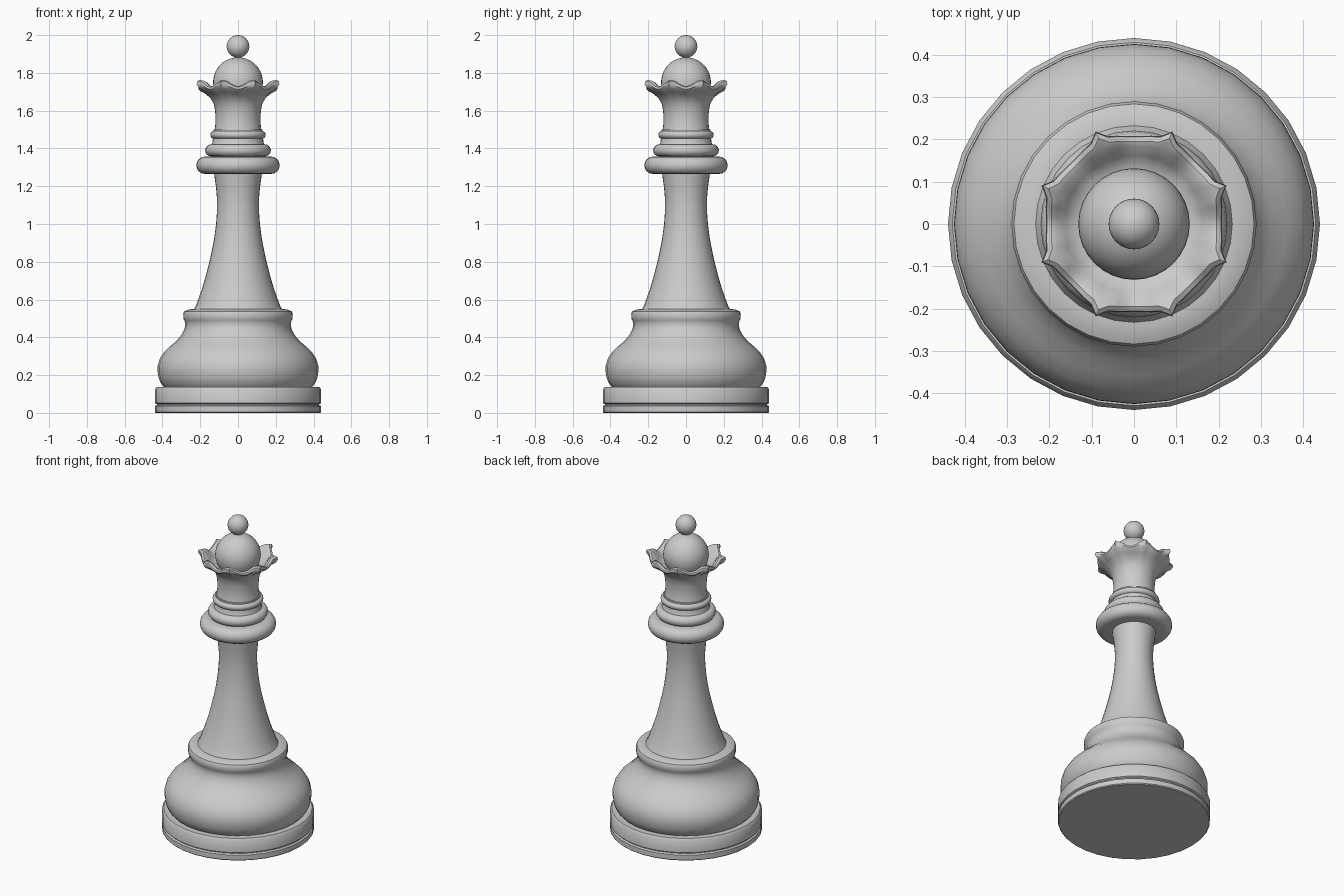
import bpy, bmesh, math

if "Cube" in bpy.data.objects:
    bpy.data.objects.remove(bpy.data.objects["Cube"])

SEG = 32


def finish(name, bm, angle=40):
    bmesh.ops.recalc_face_normals(bm, faces=bm.faces)
    me = bpy.data.meshes.new(name)
    bm.to_mesh(me)
    bm.free()
    ob = bpy.data.objects.new(name, me)
    bpy.context.collection.objects.link(ob)
    bpy.ops.object.select_all(action='DESELECT')
    ob.select_set(True)
    bpy.context.view_layer.objects.active = ob
    bpy.ops.object.shade_smooth_by_angle(angle=math.radians(angle))
    return ob


def lathe(name, profile, seg=SEG, warp=None):
    """Revolve (radius, height) points, capping both ends."""
    bm = bmesh.new()
    rings = []
    for i, (r, z) in enumerate(profile):
        ring = []
        for k in range(seg):
            a = 2 * math.pi * k / seg
            rr, zz = warp(i, k, r, z) if warp else (r, z)
            ring.append(bm.verts.new((rr * math.cos(a), rr * math.sin(a), zz)))
        rings.append(ring)
    for lo, hi in zip(rings, rings[1:]):
        for k in range(seg):
            n = (k + 1) % seg
            bm.faces.new((lo[k], lo[n], hi[n], hi[k]))
    bm.faces.new(rings[0][::-1])
    bm.faces.new(rings[-1])
    return finish(name, bm)


def rounded_ring(name, r, z0, z1, inner):
    """Collar with a half-round edge."""
    h = (z1 - z0) / 2
    arc = [(r - h + h * math.cos(t), z0 + h + h * math.sin(t))
           for t in (math.pi * (i / 8 - 0.5) for i in range(9))]
    return lathe(name, [(inner, z0)] + arc + [(inner, z1)])


def ball(name, r, z):
    bm = bmesh.new()
    bmesh.ops.create_uvsphere(bm, u_segments=32, v_segments=20, radius=r)
    bmesh.ops.translate(bm, verts=bm.verts, vec=(0, 0, z))
    return finish(name, bm)


# Grooved foot disc
lathe("foot", [(0.435, 0), (0.44, 0.005), (0.44, 0.036), (0.43, 0.042), (0.43, 0.046),
               (0.44, 0.052), (0.44, 0.125), (0.43, 0.138), (0.38, 0.138)])

# Bulging base with its upper lip
lathe("base_bulge", [(0.392, 0.137), (0.408, 0.155), (0.42, 0.185), (0.426, 0.22), (0.425, 0.25),
                     (0.415, 0.285), (0.393, 0.32), (0.36, 0.352), (0.325, 0.382), (0.298, 0.415),
                     (0.283, 0.445), (0.279, 0.47), (0.283, 0.488), (0.289, 0.498), (0.29, 0.525),
                     (0.284, 0.538), (0.265, 0.546), (0.24, 0.55), (0.2, 0.55)])

# Tapering shaft
lathe("shaft", [(0.238, 0.54), (0.222, 0.57), (0.207, 0.61), (0.19, 0.66), (0.172, 0.72),
                (0.154, 0.79), (0.138, 0.86), (0.125, 0.93), (0.116, 1.0), (0.111, 1.07),
                (0.111, 1.13), (0.116, 1.19), (0.123, 1.24), (0.128, 1.28)])

# Stacked collars
rounded_ring("lower_collar", 0.221, 1.265, 1.357, 0.10)
rounded_ring("middle_collar", 0.174, 1.358, 1.422, 0.10)
lathe("neck", [(0.145, 1.41), (0.136, 1.43), (0.132, 1.46), (0.13, 1.5)])
rounded_ring("upper_collar", 0.147, 1.452, 1.492, 0.10)

# Scalloped crown: eight points between straight hollows
WAVE = [0, 0.05, 0.17, 0.3, 1.0]
crown = [  # radius, height, extra radius at points, extra height at points
    (0.128, 1.485, 0, 0), (0.121, 1.51, 0, 0), (0.119, 1.56, 0, 0), (0.121, 1.60, 0, 0),
    (0.129, 1.637, 0, 0), (0.146, 1.667, 0.003, 0.002), (0.174, 1.69, 0.012, 0.008),
    (0.198, 1.703, 0.024, 0.017), (0.208, 1.713, 0.029, 0.027), (0.206, 1.724, 0.028, 0.033),
    (0.195, 1.729, 0.024, 0.034), (0.182, 1.724, 0.015, 0.03),
    (0.162, 1.705, 0.004, 0.01), (0.14, 1.69, 0, 0), (0.11, 1.685, 0, 0)]


def scallop(i, k, r, z):
    d = abs((k % 8) - 4)            # 0 at a point, 4 in a hollow
    w = WAVE[4 - d]
    lift = (1 + math.cos(math.pi * d / 4)) / 2
    return r + crown[i][2] * w, z + crown[i][3] * lift


lathe("crown", [c[:2] for c in crown], 64, scallop)

# Dome and finial
ball("dome", 0.132, 1.75)
ball("finial", 0.06, 1.94)
